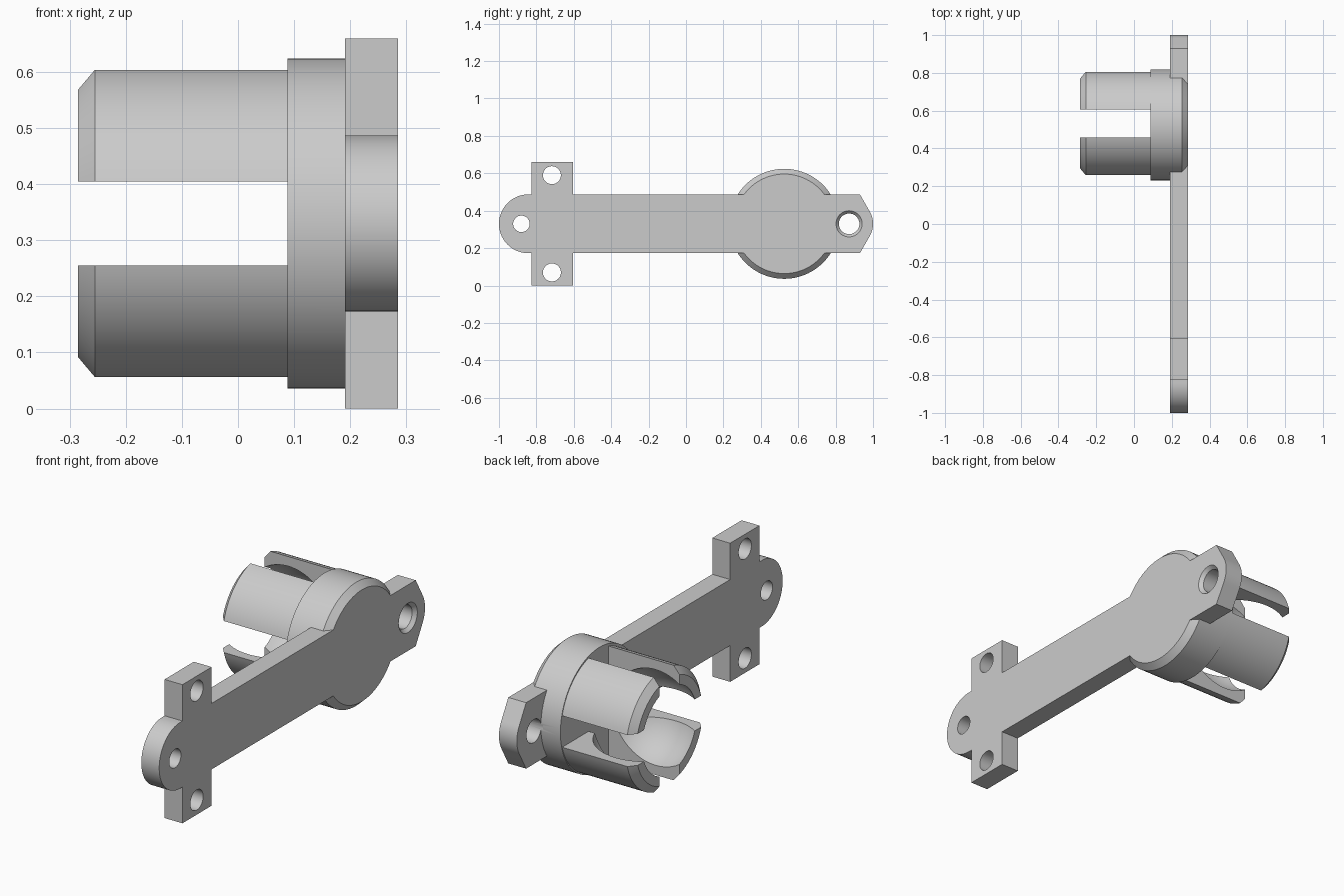
import bpy, bmesh
from math import sin, cos, radians, acos, pi

cube = bpy.data.objects.get("Cube")
if cube:
    bpy.data.objects.remove(cube, do_unlink=True)

grey = bpy.data.materials.new("plain grey")
grey.use_nodes = True
COLOUR = (0.6, 0.6, 0.6, 1)
grey.diffuse_color = COLOUR
grey.node_tree.nodes["Principled BSDF"].inputs["Base Color"].default_value = COLOUR

MID = 0.33                  # height of the long axis
BACK, FACE = 0.191, 0.285   # plate thickness along x


def finish(bm, name):
    bmesh.ops.recalc_face_normals(bm, faces=bm.faces)
    mesh = bpy.data.meshes.new(name)
    bm.to_mesh(mesh)
    bm.free()
    mesh.materials.append(grey)
    obj = bpy.data.objects.new(name, mesh)
    bpy.context.collection.objects.link(obj)
    return obj


def revolve(profile, y=0, z=0, steps=96):
    """Turn an (x, radius) profile about an axis along x."""
    bm = bmesh.new()
    points = [(profile[0][0], 0)] + list(profile) + [(profile[-1][0], 0)]
    verts = [bm.verts.new((x, y + r, z)) for x, r in points]
    edges = [bm.edges.new(pair) for pair in zip(verts, verts[1:])]
    bmesh.ops.spin(bm, geom=verts + edges, cent=(0, y, z), axis=(1, 0, 0),
                   angle=2 * pi, steps=steps)
    bmesh.ops.remove_doubles(bm, verts=bm.verts, dist=1e-5)
    return bm


def prism(outline, x0, x1):
    """Extrude a (y, z) outline along x."""
    bm = bmesh.new()
    face = bm.faces.new([bm.verts.new((x0, y, z)) for y, z in outline])
    new = bmesh.ops.extrude_face_region(bm, geom=[face])["geom"]
    bmesh.ops.translate(bm, vec=(x1 - x0, 0, 0),
                        verts=[v for v in new if isinstance(v, bmesh.types.BMVert)])
    return bm


def combine(target, tool, operation):
    mod = target.modifiers.new("combine", 'BOOLEAN')
    mod.operation, mod.object, mod.solver = operation, tool, 'EXACT'
    bpy.context.view_layer.objects.active = target
    bpy.ops.object.modifier_apply(modifier=mod.name)
    bpy.data.objects.remove(tool, do_unlink=True)


def arc(y, r, start, end, steps):
    return [(y + r * cos(radians(start + (end - start) * i / steps)),
             r * sin(radians(start + (end - start) * i / steps)))
            for i in range(steps + 1)]


# Flat arm: nose, bar, tabs and round tail; upper half mirrored to the lower
HALF = 0.157
upper = arc(0.87, 0.13, 0, 29.8, 8)
upper += [(0.93, HALF), (-0.605, HALF), (-0.605, MID), (-0.825, MID), (-0.825, HALF)]
upper += arc(-0.843, HALF, 90, 180, 24)
lower = [(y, -z) for y, z in reversed(upper[1:-1])]
arm = finish(prism([(y, MID + z) for y, z in upper + lower], BACK, FACE), "arm")

# Socket base with a chamfered rim
base = [(0.088, 0.294), (0.255, 0.294), (FACE, 0.266)]
combine(arm, finish(revolve(base, 0.525, MID), "socket_base"), 'UNION')

# Screw holes, with a countersink at the nose
for y, z, r in ((-0.88, MID, 0.044), (-0.717, 0.59, 0.048), (-0.717, 0.07, 0.048)):
    hole = revolve([(0.1, r), (0.4, r)], y, z, 48)
    combine(arm, finish(hole, "hole_cutter"), 'DIFFERENCE')
nose = [(0.18, 0.055), (0.268, 0.055), (FACE, 0.07), (0.4, 0.07)]
combine(arm, finish(revolve(nose, 0.872, MID, 48), "nose_cutter"), 'DIFFERENCE')

# Gripping prongs: a chamfered barrel with a ball-shaped hollow
BALL, BALL_X, TIP = 0.24, -0.16, -0.285
mouth = acos((TIP - BALL_X) / BALL)
barrel = [(0.1, 0.284), (-0.255, 0.284), (TIP, 0.25)]
barrel += [(BALL_X + BALL * cos(mouth * i / 24), BALL * sin(mouth * i / 24))
           for i in range(24, 0, -1)]
quarter = revolve(barrel)

# Keep one quarter beyond the crossed slots, cap it and mirror it twice
SLOT = 0.075
for normal in ((0, 1, 0), (0, 0, 1)):
    cut = bmesh.ops.bisect_plane(
        quarter, geom=quarter.verts[:] + quarter.edges[:] + quarter.faces[:],
        plane_co=[SLOT * n for n in normal], plane_no=normal, clear_inner=True)
    rim = [e for e in cut["geom_cut"] if isinstance(e, bmesh.types.BMEdge)]
    bmesh.ops.edgeloop_fill(quarter, edges=rim)
prongs = finish(quarter, "socket_prongs")
prongs.location = (0, 0.532, MID)
mirror = prongs.modifiers.new("mirror", 'MIRROR')
mirror.use_axis = (False, True, True)
mirror.use_mirror_merge = False

# Smooth round surfaces, sharp edges
bpy.ops.object.select_all(action='DESELECT')
for obj in (arm, prongs):
    obj.select_set(True)
bpy.context.view_layer.objects.active = arm
bpy.ops.object.shade_smooth_by_angle(angle=radians(25))
